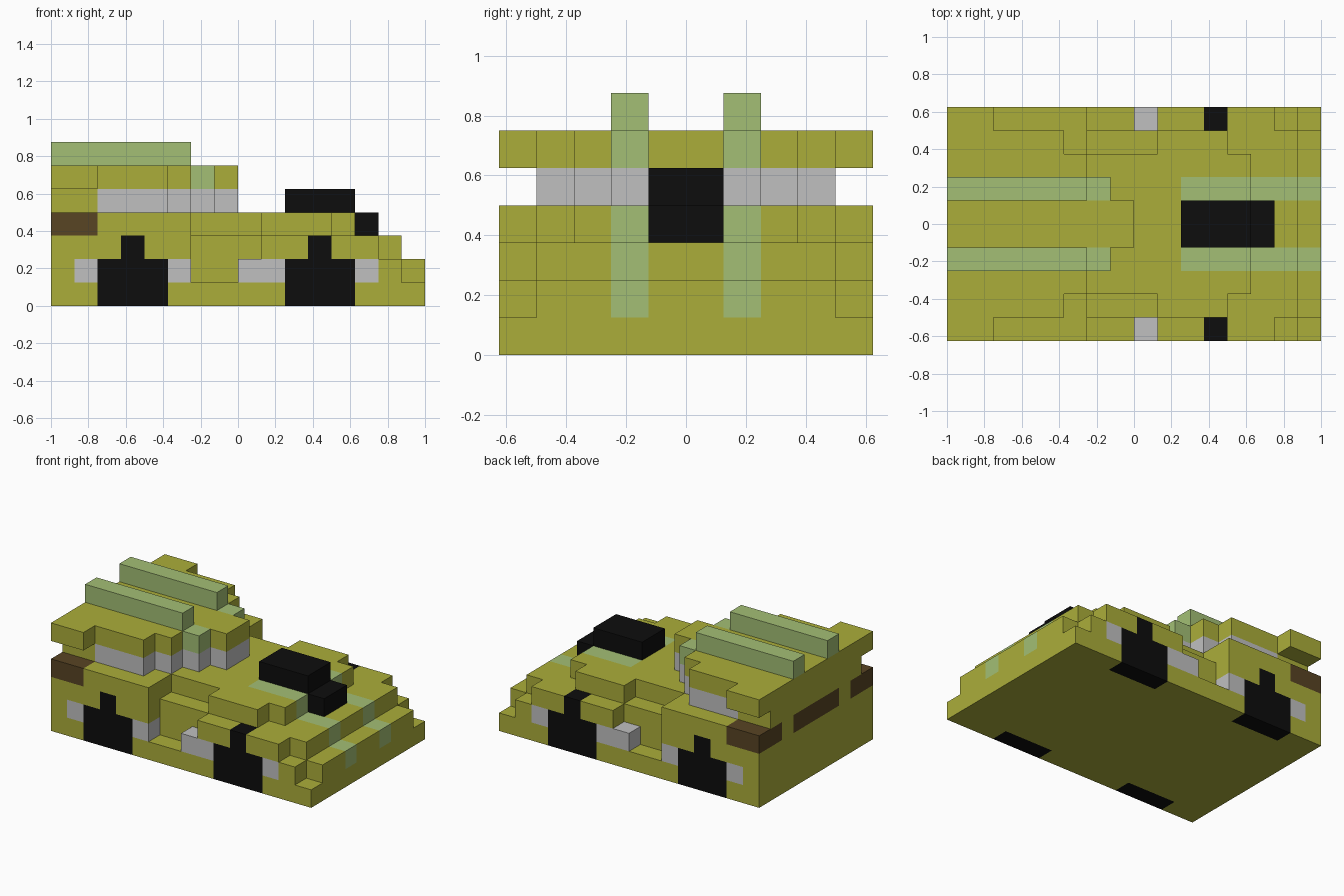
import bpy
import bmesh
from mathutils import Vector

cube = bpy.data.objects.get("Cube")
if cube:
    bpy.data.objects.remove(cube, do_unlink=True)

U = 0.125                 # block size
NX, NY = 16, 10           # blocks along x and y


def material(name, rgb):
    m = bpy.data.materials.new(name)
    m.use_nodes = True
    m.diffuse_color = (*rgb, 1)
    bsdf = next(n for n in m.node_tree.nodes if n.type == 'BSDF_PRINCIPLED')
    bsdf.inputs["Base Color"].default_value = (*rgb, 1)
    bsdf.inputs["Roughness"].default_value = 0.8
    return m


OLIVE = material("olive paint", (0.407, 0.423, 0.042))
GREEN = material("pale green stripe", (0.366, 0.521, 0.178))
GREY = material("light grey", (0.527, 0.527, 0.527))
BLACK = material("black", (0.004, 0.004, 0.004))
BROWN = material("dark brown", (0.098, 0.058, 0.017))

cells = {}                # block position -> part name
parts = {}                # part name -> material


def part(name, mat, *boxes, mirror=True):
    """Fill boxes (x0, x1, y0, y1, z0, z1) in block units; later parts replace earlier ones."""
    parts[name] = mat
    for x0, x1, y0, y1, z0, z1 in boxes:
        for x in range(x0, x1):
            for y in range(y0, y1):
                for z in range(z0, z1):
                    cells[x, y, z] = name
                    if mirror:
                        cells[x, NY - 1 - y, z] = name


# Lower body: floor, core, and the shallower outer rows with the door recess
part("body", OLIVE,
     (0, 16, 0, 5, 0, 1),
     (0, 16, 1, 5, 1, 2), (0, 6, 0, 1, 1, 4), (8, 15, 0, 1, 1, 2),
     (0, 15, 1, 5, 2, 3), (9, 14, 0, 1, 2, 3),
     (0, 13, 2, 5, 3, 4), (0, 6, 1, 2, 3, 4), (9, 12, 1, 2, 3, 4))

# Cabin: rear wall, stepped window band and stepped roof
part("cabin_rear", OLIVE, (0, 2, 1, 5, 4, 5))
ends = {1: 5, 2: 6, 3: 7, 4: 8}
part("windows", GREY, *[(2, e, y, y + 1, 4, 5) for y, e in ends.items()])
part("roof", OLIVE, (0, 2, 0, 1, 5, 6),
     *[(0, e, y, y + 1, 5, 6) for y, e in ends.items()])

# Stripes: raised on the roof, flush on the stepped bonnet
part("roof_stripes", GREEN, (0, 6, 3, 4, 6, 7), (6, 7, 3, 4, 5, 6))
part("bonnet_stripes", GREEN, (10, 13, 3, 4, 3, 4), (13, 15, 3, 4, 2, 3),
     (15, 16, 3, 4, 1, 2))

# Engine block on the bonnet
part("engine_block", BLACK, (10, 13, 4, 5, 4, 5), (13, 14, 4, 5, 3, 4))

# Tail lamps: two corners and one centre panel
part("corner_lamps", BROWN, (0, 2, 0, 1, 3, 4), (0, 1, 1, 2, 3, 4))
part("centre_lamp", BROWN, (0, 1, 3, 5, 3, 4))

# Grey trim around the wheels
part("wheel_trim", GREY, (1, 2, 0, 1, 1, 2), (5, 6, 0, 1, 1, 2),
     (8, 10, 0, 1, 1, 2), (13, 14, 0, 1, 1, 2))

# Wheels: a wide block with a single block on top
for side, x in (("right", 2), ("left", 10)):
    for end, y in (("front", 0), ("back", NY - 1)):
        part(f"{end}_{side}_wheel", BLACK, (x, x + 3, y, y + 1, 0, 2),
             (x + 1, x + 2, y, y + 1, 2, 3), mirror=False)


def build(name, mat):
    """Make the exposed block faces of a part, then merge the flat ones."""
    bm = bmesh.new()
    for cell in [c for c, n in cells.items() if n == name]:
        centre = Vector(cell) + Vector((0.5 - NX / 2, 0.5 - NY / 2, 0.5))
        for axis in range(3):
            for s in (-1, 1):
                n = Vector((0, 0, 0))
                n[axis] = s
                if tuple(int(a + b) for a, b in zip(cell, n)) in cells:
                    continue
                u = Vector((0, 0, 0))
                u[(axis + 1) % 3] = 0.5
                v = n.cross(u)
                mid = centre + n * 0.5
                bm.faces.new([bm.verts.new((mid + d) * U)
                              for d in (-u - v, u - v, u + v, v - u)])
    bmesh.ops.remove_doubles(bm, verts=bm.verts, dist=0.001)
    bmesh.ops.dissolve_limit(bm, angle_limit=0.02, verts=bm.verts, edges=bm.edges)
    mesh = bpy.data.meshes.new(name)
    bm.to_mesh(mesh)
    bm.free()
    mesh.materials.append(mat)
    bpy.context.scene.collection.objects.link(bpy.data.objects.new(name, mesh))


for part_name, part_mat in parts.items():
    build(part_name, part_mat)
